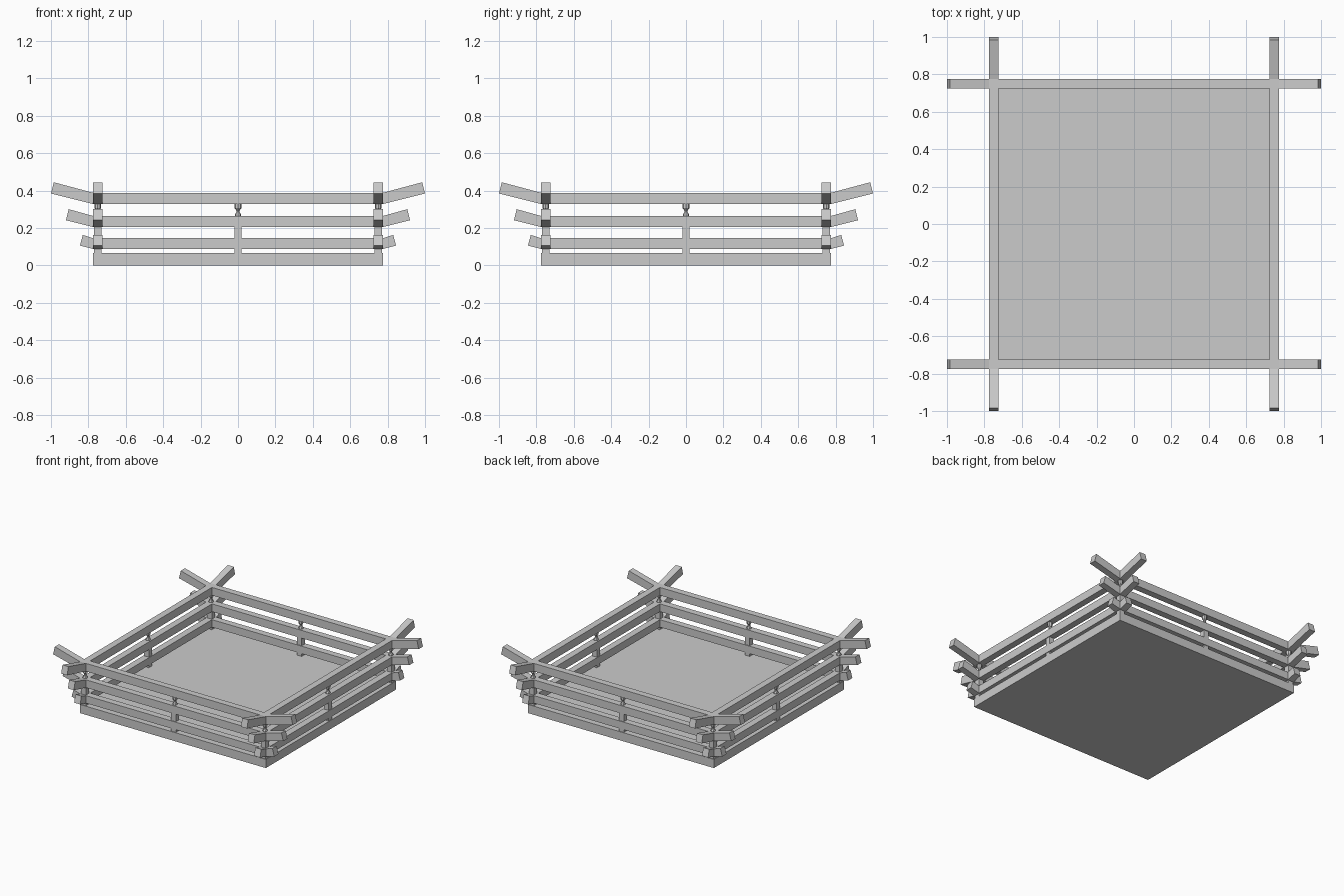
import bpy, bmesh, math
from mathutils import Matrix

cube = bpy.data.objects.get("Cube")
if cube:
    bpy.data.objects.remove(cube, do_unlink=True)

GREY = (0.6, 0.6, 0.6, 1)
mat = bpy.data.materials.new("plain grey")
mat.use_nodes = True
mat.diffuse_color = GREY
mat.node_tree.nodes["Principled BSDF"].inputs["Base Color"].default_value = GREY

AXIS = 0.75      # distance of the rail centre lines from the middle
HALF = 0.025     # half the rail width
EDGE = AXIS + HALF
SLAB_TOP = 0.065


def add_object(name, bm):
    bmesh.ops.recalc_face_normals(bm, faces=bm.faces)
    mesh = bpy.data.meshes.new(name)
    bm.to_mesh(mesh)
    bm.free()
    mesh.materials.append(mat)
    obj = bpy.data.objects.new(name, mesh)
    bpy.context.collection.objects.link(obj)
    return obj


def box(name, x, y, z0, z1, sx, sy):
    bm = bmesh.new()
    place = Matrix.Translation((x, y, (z0 + z1) / 2)) @ Matrix.Diagonal((sx, sy, z1 - z0, 1))
    bmesh.ops.create_cube(bm, size=1, matrix=place)
    return add_object(name, bm)


def rail(name, z0, z1, reach, turn):
    """Straight beam whose two ends bend upwards outside the corners."""
    rise = (reach - EDGE) * math.tan(math.radians(14))
    thick = z1 - z0
    half = [(EDGE, z0), (reach, z0 + rise), (reach - 0.015, z0 + rise + thick), (EDGE, z1)]
    profile = half + [(-x, z) for x, z in reversed(half)]
    bm = bmesh.new()
    face = bm.faces.new([bm.verts.new((x, -AXIS - HALF, z)) for x, z in profile])
    new = bmesh.ops.extrude_face_region(bm, geom=[face])["geom"]
    bmesh.ops.translate(bm, vec=(0, 2 * HALF, 0),
                        verts=[v for v in new if isinstance(v, bmesh.types.BMVert)])
    bmesh.ops.rotate(bm, cent=(0, 0, 0), verts=bm.verts,
                     matrix=Matrix.Rotation(turn, 3, "Z"))
    return add_object(name, bm)


def finial(name, x, y):
    """Small turned spindle that carries the top rail."""
    rings = [(0.017, 0.26), (0.017, 0.27), (0.009, 0.284), (0.009, 0.294),
             (0.018, 0.306), (0.018, 0.332)]
    bm = bmesh.new()
    for (r0, z0), (r1, z1) in zip(rings, rings[1:]):
        bmesh.ops.create_cone(bm, cap_ends=False, segments=8, radius1=r0, radius2=r1,
                              depth=z1 - z0, matrix=Matrix.Translation((x, y, (z0 + z1) / 2)))
    bmesh.ops.remove_doubles(bm, verts=bm.verts, dist=0.0005)
    return add_object(name, bm)


# Floor slab
box("floor_slab", 0, 0, 0, SLAB_TOP, 2 * EDGE, 2 * EDGE)

# Three tiers of rails on four sides
tiers = {"lower": (0.088, 0.145, 0.845),
         "middle": (0.205, 0.264, 0.92),
         "top": (0.328, 0.388, 1.0)}
for i, side in enumerate(("front", "left", "back", "right")):
    for tier, (z0, z1, reach) in tiers.items():
        rail(f"{side}_{tier}_rail", z0, z1, reach, i * math.pi / 2)

# Posts and spindles at the corners and at the middle of each side
for ix in (-1, 0, 1):
    for iy in (-1, 0, 1):
        if ix == 0 and iy == 0:
            continue
        kind = "corner" if ix and iy else "middle"
        x, y = ix * AXIS, iy * AXIS
        box(kind + "_post", x, y, SLAB_TOP - 0.01, 0.21, 0.04, 0.04)
        finial(kind + "_spindle", x, y)
